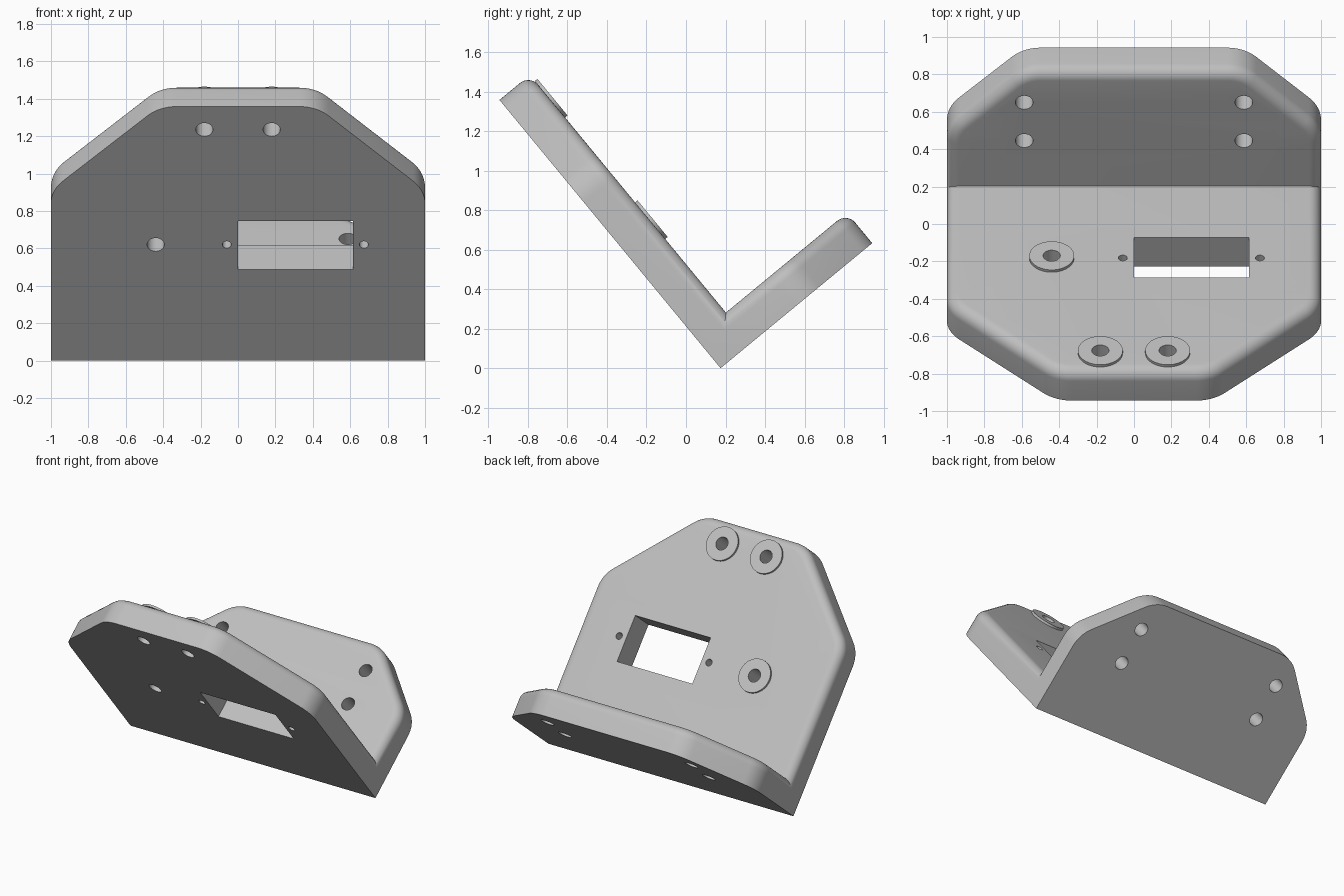
import bpy, bmesh
from math import sin, cos, tan, pi, radians, sqrt
from mathutils import Matrix, Vector

cube = bpy.data.objects.get("Cube")
if cube:
    bpy.data.objects.remove(cube)

THICK, ROUND, CORNER = 0.20, 0.065, 0.22
TILT = radians(50.5)
C, S = cos(TILT), sin(TILT)


def frame(along, normal):
    """Plate space (x, distance from the fold, depth) to world space."""
    return Matrix.Translation((0, 0.175, 0)) @ Matrix(
        (Vector((1, 0, 0)), Vector(along), Vector(normal))).transposed().to_4x4()


TALL = frame((0, -C, S), (0, S, C))
SHORT = frame((0, S, C), (0, -C, S))

grey = bpy.data.materials.new("plain grey")
grey.use_nodes = True
grey.diffuse_color = (0.52, 0.52, 0.52, 1)
grey.node_tree.nodes["Principled BSDF"].inputs["Base Color"].default_value = (0.52, 0.52, 0.52, 1)


def make(name, bm, mat):
    bm.transform(mat)
    bmesh.ops.recalc_face_normals(bm, faces=bm.faces)
    mesh = bpy.data.meshes.new(name)
    bm.to_mesh(mesh)
    bm.free()
    mesh.materials.append(grey)
    ob = bpy.data.objects.new(name, mesh)
    bpy.context.collection.objects.link(ob)
    return ob


def loft(bm, rings, closed=False):
    rows = [[bm.verts.new(p) for p in ring] for ring in rings]
    pairs = list(zip(rows, rows[1:])) + ([(rows[-1], rows[0])] if closed else [])
    for a, b in pairs:
        for i in range(len(a)):
            j = (i + 1) % len(a)
            bm.faces.new((a[i], a[j], b[j], b[i]))
    if not closed:
        bm.faces.new(rows[0])
        bm.faces.new(rows[-1])


def outline(length, chamfer, inset, depth):
    """Clipped-corner outline with rounded corners, shrunk by inset."""
    w, l = 1 - inset, length - inset
    ch, r = chamfer - (2 - sqrt(2)) * inset, CORNER - inset
    t = r * tan(pi / 8)
    half = [(w, 0)]
    lower = (w - r, l - ch - t)
    upper = (w - ch - t, l - r)
    for (cx, cy), start in ((lower, 0), (upper, pi / 4)):
        for i in range(9):
            a = start + i * pi / 32
            half.append((cx + r * cos(a), cy + r * sin(a)))
    return [(x, y, depth) for x, y in half] + [(-x, y, depth) for x, y in reversed(half)]


def plate(name, length, chamfer, mat):
    bm = bmesh.new()
    rings = [outline(length, chamfer, 0, 0)]
    for i in range(9):
        a = i * pi / 16
        rings.append(outline(length, chamfer, ROUND * (1 - cos(a)),
                             THICK - ROUND + ROUND * sin(a)))
    loft(bm, rings)
    return make(name, bm, mat)


def circle(x, y, z, r):
    return [(x + r * cos(i * pi / 24), y + r * sin(i * pi / 24), z) for i in range(48)]


def boolean(target, tool, operation):
    tool.hide_render = True
    mod = target.modifiers.new(operation.lower(), 'BOOLEAN')
    mod.operation, mod.solver, mod.object = operation, 'EXACT', tool
    bpy.context.view_layer.objects.active = target
    bpy.ops.object.modifier_apply(modifier=mod.name)
    bpy.data.objects.remove(tool)


def drill(target, x, y, r, mat):
    bm = bmesh.new()
    loft(bm, [circle(x, y, -0.1, r), circle(x, y, THICK + 0.1, r)])
    boolean(target, make("hole_cutter", bm, mat), 'DIFFERENCE')


def smooth(ob):
    bpy.ops.object.select_all(action='DESELECT')
    ob.select_set(True)
    bpy.context.view_layer.objects.active = ob
    bpy.ops.object.shade_smooth_by_angle(angle=radians(30))


# Two plates joined at a right angle
bracket = plate("angled_bracket", 1.76, 0.58, TALL)
boolean(bracket, plate("short_plate", 0.995, 0.41, SHORT), 'UNION')

# Rectangular window in the tall plate
bm = bmesh.new()
bmesh.ops.create_cube(bm, size=1, matrix=Matrix.Translation((0.307, 0.80, 0.1))
                      @ Matrix.Diagonal((0.615, 0.335, 0.5, 1)))
boolean(bracket, make("window_cutter", bm, TALL), 'DIFFERENCE')

# Small screw holes beside the window
for x in (-0.06, 0.673):
    drill(bracket, x, 0.803, 0.024, TALL)

# Bolt holes with raised washers
for name, x, y in (("middle_washer", -0.44, 0.803),
                   ("right_top_washer", -0.18, 1.6), ("left_top_washer", 0.18, 1.6)):
    drill(bracket, x, y, 0.046, TALL)
    bm = bmesh.new()
    top = THICK + 0.016
    loft(bm, [circle(x, y, z, r) for r, z in
              ((0.046, THICK), (0.12, THICK), (0.12, top), (0.046, top))], closed=True)
    smooth(make(name, bm, TALL))

# Four mounting holes in the short plate
for x in (-0.587, 0.587):
    for y in (0.515, 0.78):
        drill(bracket, x, y, 0.047, SHORT)

smooth(bracket)
